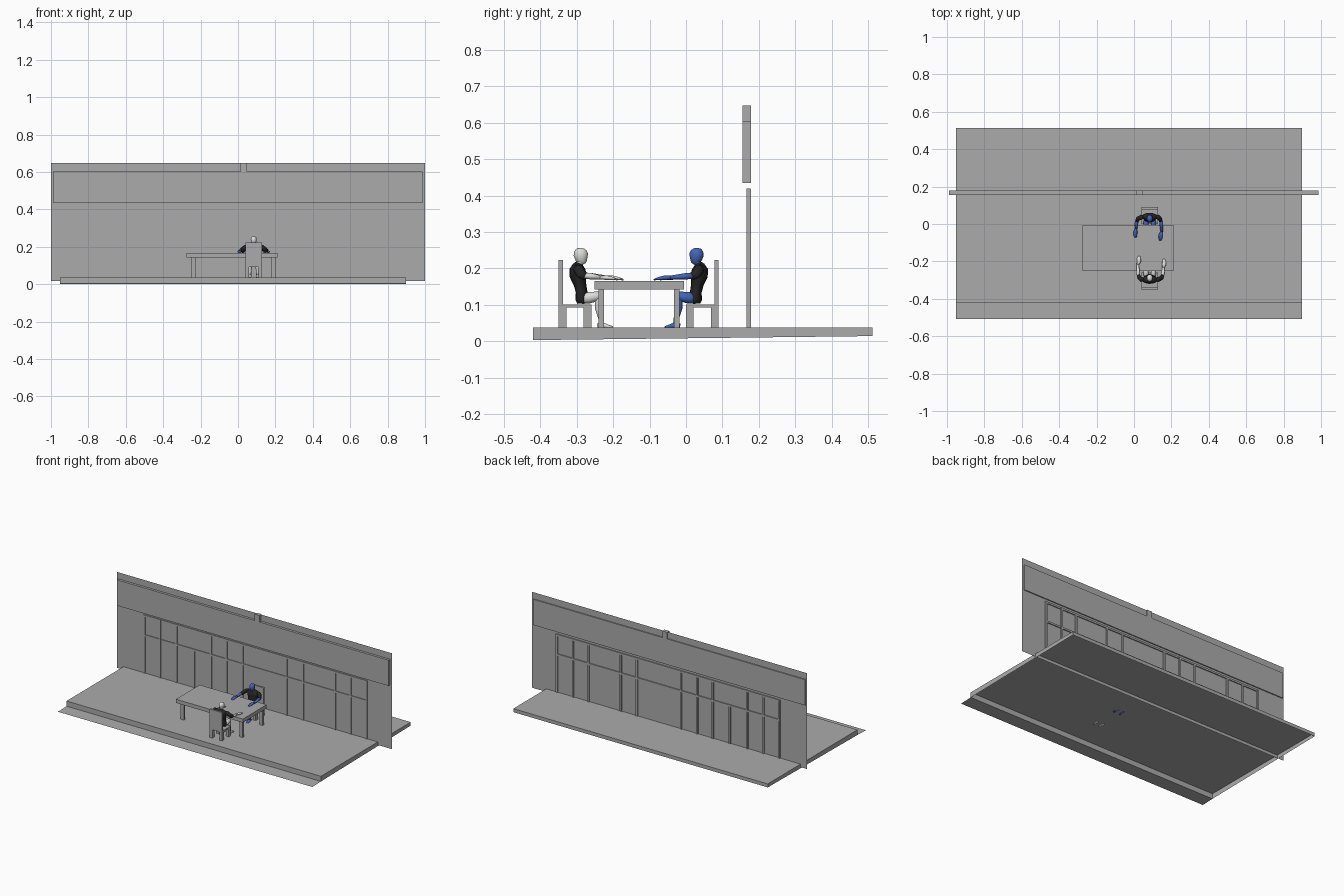
import bpy, bmesh, math
from mathutils import Vector, Matrix


def mat(name, rgb):
    m = bpy.data.materials.new(name)
    m.diffuse_color = (*rgb, 1)
    return m


GREY = mat("grey", (0.41, 0.41, 0.41))
WHITE = mat("pale grey", (0.72, 0.72, 0.71))
BLUE = mat("blue", (0.055, 0.13, 0.46))
BLACK = mat("black", (0.018, 0.018, 0.018))

CX, CY = 0.084, -0.13          # point the two seated figures face across
TURN = Matrix.Translation((2 * CX, 2 * CY, 0)) @ Matrix.Rotation(math.pi, 4, 'Z')


def finish(name, bm, m, xf=None, smooth=False, recalc=True):
    if recalc:
        bmesh.ops.recalc_face_normals(bm, faces=bm.faces)
    if xf:
        bm.transform(xf)
    me = bpy.data.meshes.new(name)
    bm.to_mesh(me)
    bm.free()
    me.materials.append(m)
    for p in me.polygons:
        p.use_smooth = smooth
    ob = bpy.data.objects.new(name, me)
    bpy.context.collection.objects.link(ob)
    return ob


def add_box(bm, x0, x1, y0, y1, z0, z1):
    r = bmesh.ops.create_cube(bm, size=1)
    for v in r['verts']:
        v.co = Vector(((x0 + x1) / 2 + v.co.x * (x1 - x0),
                       (y0 + y1) / 2 + v.co.y * (y1 - y0),
                       (z0 + z1) / 2 + v.co.z * (z1 - z0)))


def boxes(name, specs, m=GREY, xf=None):
    bm = bmesh.new()
    for s in specs:
        add_box(bm, *s)
    return finish(name, bm, m, xf)


def sheet(name, corners, m=GREY):
    bm = bmesh.new()
    bm.faces.new([bm.verts.new(c) for c in corners])
    return finish(name, bm, m, recalc=False)


def loft(name, rings, m, xf=None, n=12):
    """Closed tube; each ring is (x, y, z, half width, half depth), x from the figure centre."""
    bm = bmesh.new()
    pts = [Vector((CX + r[0], r[1], r[2])) for r in rings]
    loops = []
    for i, (p, r) in enumerate(zip(pts, rings)):
        t = (pts[min(i + 1, len(pts) - 1)] - pts[max(i - 1, 0)]).normalized()
        u = (Vector((1, 0, 0)) - t * t.x).normalized()
        v = t.cross(u)
        loops.append([bm.verts.new(p + u * r[3] * math.cos(a) + v * r[4] * math.sin(a))
                      for a in (2 * math.pi * k / n for k in range(n))])
    for a, b in zip(loops, loops[1:]):
        for k in range(n):
            bm.faces.new((a[k], a[(k + 1) % n], b[(k + 1) % n], b[k]))
    bm.faces.new(loops[0])
    bm.faces.new(loops[-1])
    return finish(name, bm, m, xf, smooth=True)


# Floor slab: open underneath, with a slightly tilted lower rim
bm = bmesh.new()
plan = [(-0.953, -0.42, 0.003), (0.897, -0.42, 0.003), (0.897, 0.512, 0.014), (-0.953, 0.512, 0.014)]
top = [bm.verts.new((x, y, 0.037)) for x, y, z in plan]
low = [bm.verts.new(p) for p in plan]
bm.faces.new(top)
for i in range(4):
    j = (i + 1) % 4
    bm.faces.new((low[i], low[j], top[j], top[i]))
finish("floor", bm, GREY, recalc=False)
sheet("front_apron", [(-0.953, -0.508, 0), (0.897, -0.508, 0), (0.897, -0.42, 0.003), (-0.953, -0.42, 0.003)])

# Wall sheet, fascia beam and small cap
sheet("wall", [(-1, 0.171, 0.017), (1, 0.171, 0.017), (1, 0.171, 0.647), (-1, 0.171, 0.647)])
boxes("fascia", [(-0.99, 0.986, 0.155, 0.178, 0.435, 0.604)])
boxes("fascia_cap", [(0.013, 0.048, 0.155, 0.178, 0.604, 0.647)])

# Window frame: rails, full-height posts and one short post
W = 0.006
posts = (-0.80, -0.684, -0.567, -0.316, -0.203, -0.086, 0.235, 0.353, 0.588, 0.70, 0.817)
frame = [(x - W, x + W, 0.166, 0.178, 0.037, 0.418) for x in posts]
frame.append((-0.44 - W, -0.44 + W, 0.166, 0.178, 0.037, 0.284))
frame += [(-0.806, 0.823, 0.1665, 0.1775, z - W, z + W) for z in (0.285, 0.414)]
boxes("window_frame", frame)

# Table
boxes("table_top", [(-0.275, 0.212, -0.252, -0.005, 0.142, 0.166)])
boxes("table_legs", [(x, x + 0.024, y, y + 0.015, 0.037, 0.142)
                     for x in (-0.25, 0.178) for y in (-0.24, -0.033)])


def chair(label, xf):
    x0, x1 = CX - 0.045, CX + 0.045
    boxes(label + "_chair_seat", [(x0, x1, -0.35, -0.26, 0.092, 0.101)], GREY, xf)
    boxes(label + "_chair_back", [(x0, x1, -0.35, -0.338, 0.101, 0.223)], GREY, xf)
    boxes(label + "_chair_legs", [(x, x + 0.02, y, y + 0.021, 0.037, 0.092)
                                  for x in (x0, x1 - 0.02) for y in (-0.35, -0.281)], GREY, xf)


def figure(label, skin, xf):
    # Shirt
    loft(label + "_torso", [
        (0, -0.285, 0.104, 0.028, 0.014), (0, -0.286, 0.115, 0.033, 0.018),
        (0, -0.287, 0.135, 0.029, 0.016), (0, -0.291, 0.155, 0.029, 0.017),
        (0, -0.297, 0.180, 0.038, 0.023), (0, -0.298, 0.198, 0.043, 0.022),
        (0, -0.296, 0.209, 0.033, 0.015), (0, -0.294, 0.214, 0.013, 0.010)], BLACK, xf, 16)
    # Neck and head, chin forward
    loft(label + "_neck", [(0, -0.294, 0.208, 0.010, 0.010), (0, -0.289, 0.228, 0.009, 0.010)], skin, xf)
    loft(label + "_head", [
        (0, -0.280, 0.212, 0.005, 0.006), (0, -0.283, 0.217, 0.010, 0.012),
        (0, -0.287, 0.226, 0.014, 0.017), (0, -0.289, 0.238, 0.016, 0.020),
        (0, -0.290, 0.248, 0.014, 0.017), (0, -0.290, 0.254, 0.009, 0.011),
        (0, -0.290, 0.256, 0.003, 0.004)], skin, xf, 16)
    # Arms: the two hands rest at different reach
    for side, s, ex, hx, hy in (("left", -1, 0.059, 0.058, -0.172), ("right", 1, 0.068, 0.077, -0.188)):
        loft(f"{label}_{side}_sleeve", [
            (s * 0.034, -0.299, 0.203, 0.008, 0.008), (s * 0.044, -0.297, 0.199, 0.012, 0.014),
            (s * (ex - 0.004), -0.288, 0.184, 0.011, 0.013), (s * ex, -0.276, 0.178, 0.010, 0.011)], BLACK, xf)
        loft(f"{label}_{side}_forearm", [
            (s * ex, -0.284, 0.180, 0.007, 0.007), (s * (ex + 0.003), -0.264, 0.179, 0.010, 0.009),
            (s * (ex + 0.005), hy - 0.045, 0.175, 0.006, 0.005)], skin, xf)
        loft(f"{label}_{side}_hand", [
            (s * (ex + 0.005), hy - 0.048, 0.175, 0.006, 0.005), (s * hx, hy - 0.028, 0.174, 0.011, 0.006),
            (s * hx, hy - 0.012, 0.172, 0.010, 0.004), (s * (hx - 0.002), hy, 0.169, 0.005, 0.002)], skin, xf)
        # Thigh, shin and foot
        x = s * 0.020
        loft(f"{label}_{side}_thigh", [
            (x * 0.8, -0.288, 0.114, 0.013, 0.012), (x, -0.265, 0.120, 0.014, 0.016),
            (x, -0.238, 0.124, 0.011, 0.012), (x, -0.229, 0.124, 0.006, 0.007)], skin, xf)
        loft(f"{label}_{side}_shin", [
            (x, -0.238, 0.130, 0.008, 0.008), (x, -0.239, 0.115, 0.011, 0.011),
            (x, -0.239, 0.090, 0.010, 0.011), (x, -0.233, 0.060, 0.007, 0.007),
            (x, -0.231, 0.043, 0.007, 0.007)], skin, xf)
        loft(f"{label}_{side}_foot", [
            (x, -0.244, 0.042, 0.006, 0.006), (x, -0.232, 0.044, 0.009, 0.009),
            (x * 1.1, -0.213, 0.040, 0.010, 0.005), (x * 1.15, -0.202, 0.038, 0.006, 0.003)], skin, xf)


for label, skin, xf in (("front", WHITE, None), ("rear", BLUE, TURN)):
    chair(label, xf)
    figure(label, skin, xf)
